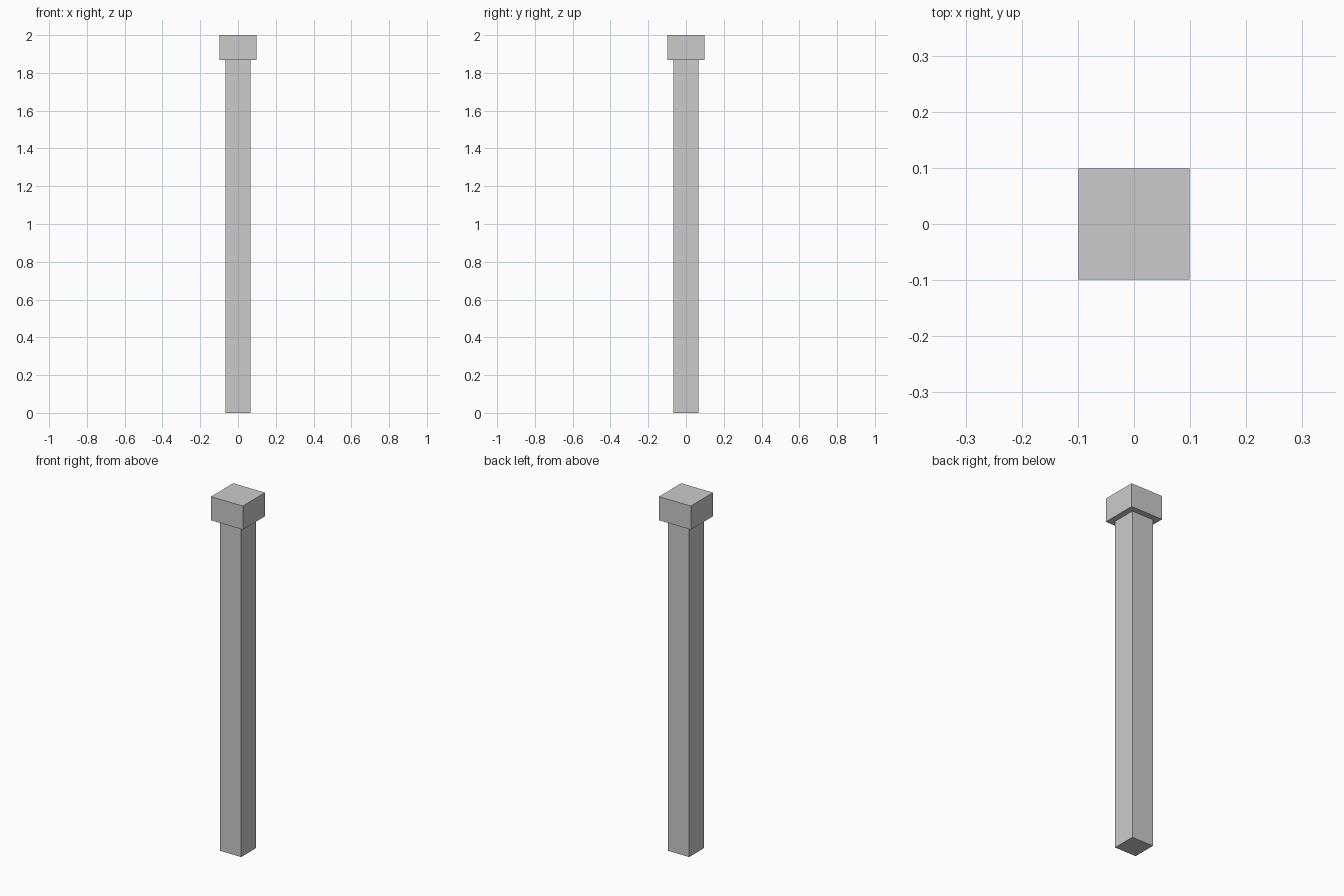
import bpy

if "Cube" in bpy.data.objects:
    bpy.data.objects.remove(bpy.data.objects["Cube"])


def box(name, width, z0, z1):
    bpy.ops.mesh.primitive_cube_add(size=1, location=(0, 0, (z0 + z1) / 2))
    obj = bpy.context.object
    obj.name = name
    obj.scale = (width, width, z1 - z0)
    bpy.ops.object.transform_apply(location=False, rotation=False, scale=True)
    return obj


CAP_BOTTOM = 1.867

# Square shaft standing on the ground
box("post_shaft", 0.133, 0.0, CAP_BOTTOM)

# Wider square block on top
box("post_cap", 0.198, CAP_BOTTOM, 2.0)
